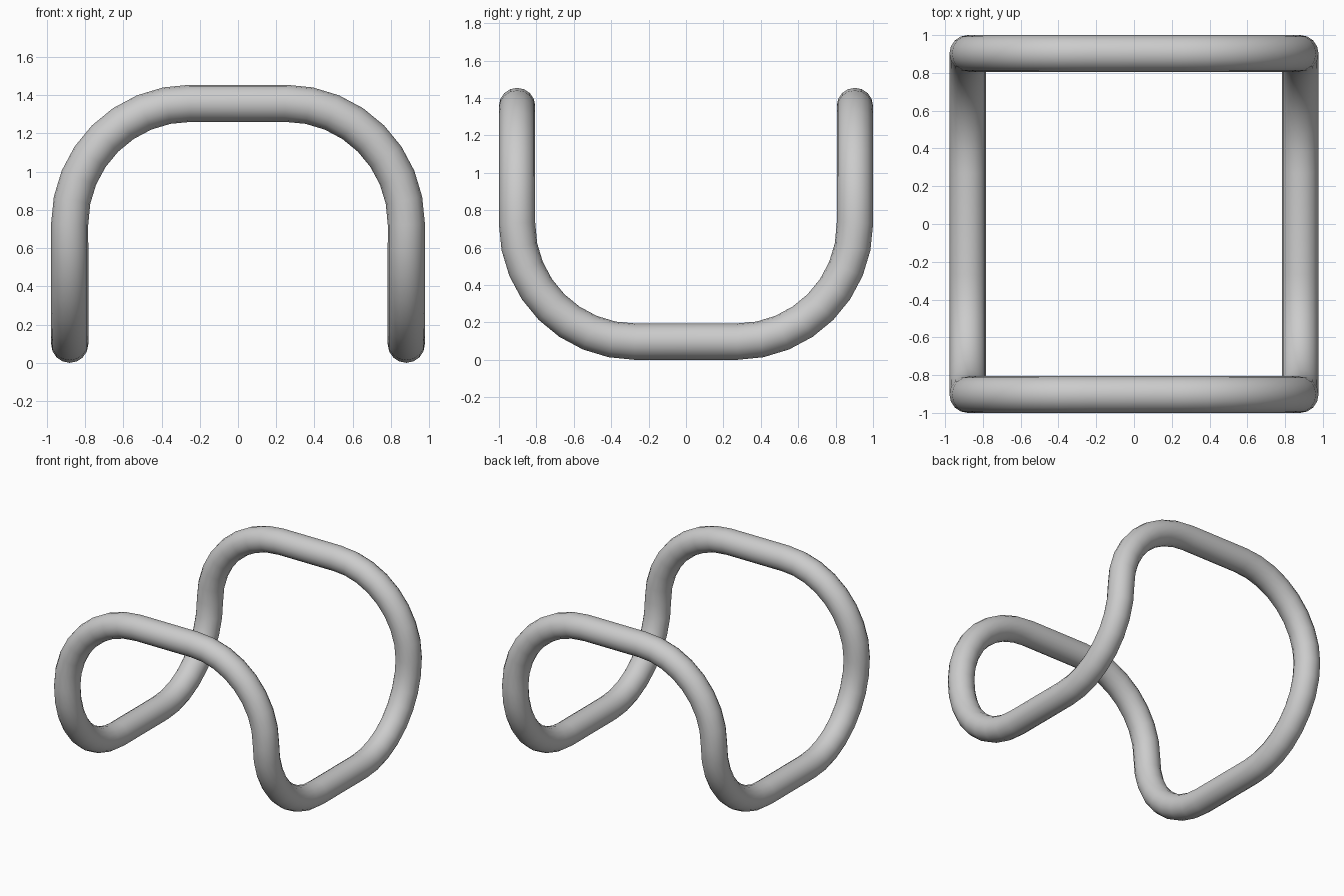
import bpy
from math import sin, cos, pi

if "Cube" in bpy.data.objects:
    bpy.data.objects.remove(bpy.data.objects["Cube"])

R = 0.097            # tube radius
X, Y = 0.88, 0.903   # leg positions
LOW, HIGH = R, 1.357 # centreline heights of the dips and arches
MID = (LOW + HIGH) / 2
B = HIGH - MID       # bend radius
N = 8                # segments per bend

# One quarter of the centreline: arch at the back, then dip on the right side
quarter = []
for i in range(N + 1):
    a = i * pi / 2 / N
    quarter.append((X - B + B * sin(a), Y, MID + B * cos(a)))
for i in range(1, N + 1):
    a = i * pi / 2 / N
    quarter.append((X, Y - B + B * cos(a), MID - B * sin(a)))


def mirrored(pts, sx, sy):
    return [(x * sx, y * sy, z) for x, y, z in pts]


# Four mirrored quarters make the closed loop
path = (quarter + mirrored(quarter, 1, -1)[::-1]
        + mirrored(quarter, -1, -1) + mirrored(quarter, -1, 1)[::-1])

curve = bpy.data.curves.new("bent_tube_loop", 'CURVE')
curve.dimensions = '3D'
curve.bevel_depth = R
curve.bevel_resolution = 6
spline = curve.splines.new('POLY')
spline.points.add(len(path) - 1)
for p, co in zip(spline.points, path):
    p.co = (*co, 1)
spline.use_cyclic_u = True
spline.use_smooth = True
tube = bpy.data.objects.new("bent_tube_loop", curve)
bpy.context.collection.objects.link(tube)

# Convert the tube to a smooth shaded mesh
bpy.context.view_layer.objects.active = tube
tube.select_set(True)
bpy.ops.object.convert(target='MESH')
bpy.ops.object.shade_smooth()
